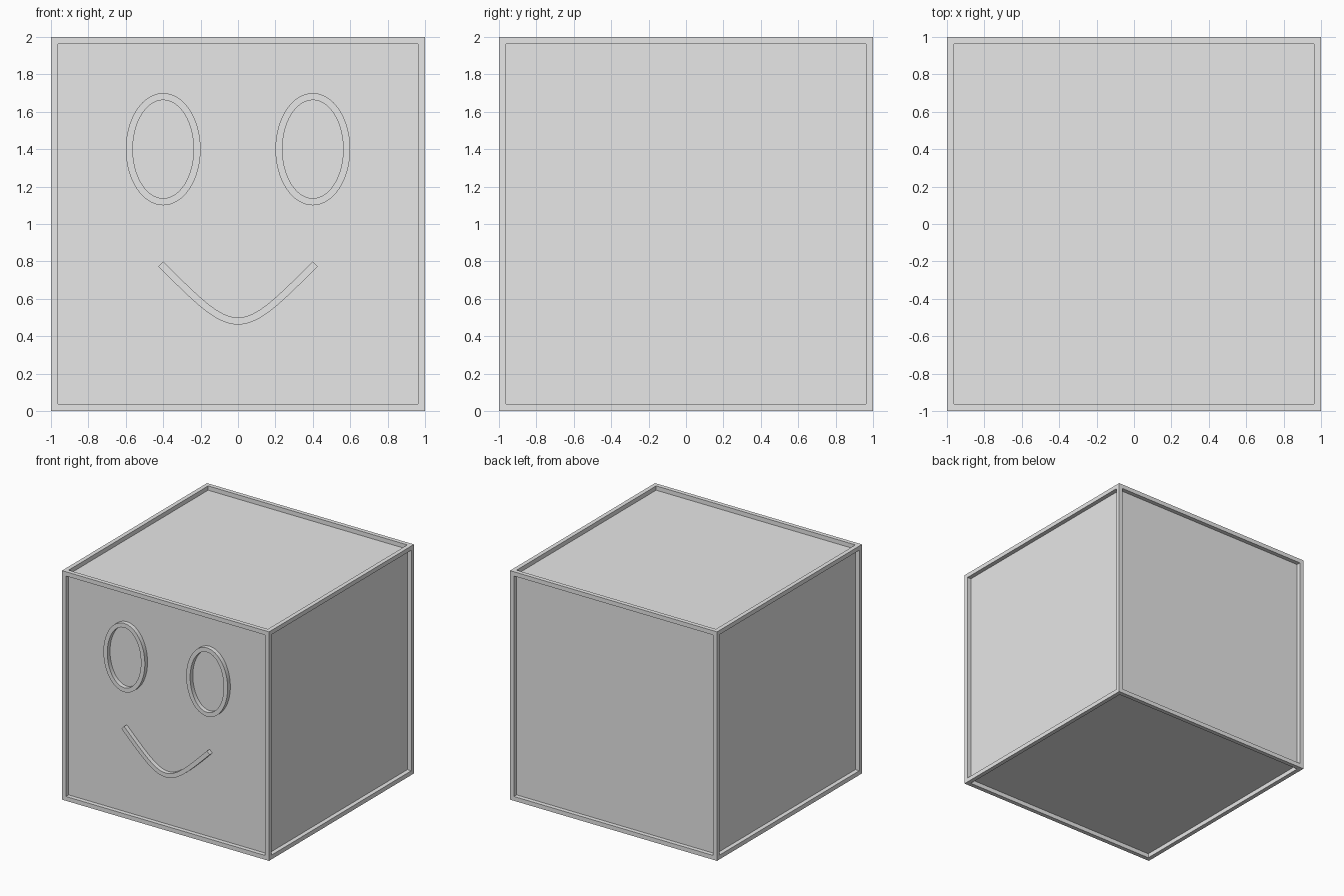
import bpy, bmesh, math
from mathutils import Vector

if "Cube" in bpy.data.objects:
    bpy.data.objects.remove(bpy.data.objects["Cube"], do_unlink=True)

WIDTH = 0.0375    # rim width, recess depth and facial line width

grey = bpy.data.materials.new("light_grey")
grey.use_nodes = True
grey.diffuse_color = (0.8, 0.8, 0.8, 1)
grey.node_tree.nodes["Principled BSDF"].inputs["Base Color"].default_value = (0.8, 0.8, 0.8, 1)


def finish(bm, name):
    bmesh.ops.recalc_face_normals(bm, faces=bm.faces)
    mesh = bpy.data.meshes.new(name)
    bm.to_mesh(mesh)
    bm.free()
    mesh.materials.append(grey)
    obj = bpy.data.objects.new(name, mesh)
    bpy.context.collection.objects.link(obj)
    return obj


def band(name, inner, outer, closed):
    """Raised strip on the front panel between two matching (x, z) paths."""
    bm = bmesh.new()
    front, back = -1, -1 + WIDTH + 0.004
    rings = [[bm.verts.new((p[0], y, p[1]))
              for p, y in ((a, front), (b, front), (b, back), (a, back))]
             for a, b in zip(inner, outer)]
    count = len(rings)
    for i in range(count if closed else count - 1):
        r, s = rings[i], rings[(i + 1) % count]
        for k in range(4):
            n = (k + 1) % 4
            bm.faces.new((r[k], r[n], s[n], s[k]))
    if not closed:
        bm.faces.new(rings[0])
        bm.faces.new(rings[-1])
    obj = finish(bm, name)
    bpy.ops.object.select_all(action="DESELECT")
    obj.select_set(True)
    bpy.context.view_layer.objects.active = obj
    bpy.ops.object.shade_smooth_by_angle(angle=math.radians(30))


def ellipse(cx, cz, rx, rz, steps=64):
    angles = [math.tau * i / steps for i in range(steps)]
    return [(cx + rx * math.cos(a), cz + rz * math.sin(a)) for a in angles]


# Box with a recessed panel on every side
bm = bmesh.new()
bmesh.ops.create_cube(bm, size=2)
bmesh.ops.translate(bm, verts=bm.verts, vec=(0, 0, 1))
panels = list(bm.faces)
bmesh.ops.inset_individual(bm, faces=panels, thickness=WIDTH, use_even_offset=True)
for face in bmesh.ops.extrude_discrete_faces(bm, faces=panels)["faces"]:
    face.normal_update()
    bmesh.ops.translate(bm, verts=face.verts, vec=face.normal * -WIDTH)
finish(bm, "box_with_recessed_panels")

# Oval eye rings
for name, x in (("left_eye_ring", 0.4), ("right_eye_ring", -0.4)):
    band(name, ellipse(x, 1.4, 0.2 - WIDTH, 0.3 - WIDTH), ellipse(x, 1.4, 0.2, 0.3), True)

# Smiling mouth: a cubic curve thickened downwards
upper, lower = [], []
for i in range(33):
    t = i / 32
    s = 1 - t
    point = Vector((0.4 * (t**3 - s**3), 0.8 - 1.2 * s * t))
    tangent = Vector((1.2 * (t * t + s * s), 1.2 * (t - s))).normalized()
    upper.append(point)
    lower.append(point + Vector((tangent.y, -tangent.x)) * WIDTH)
band("mouth", upper, lower, False)
